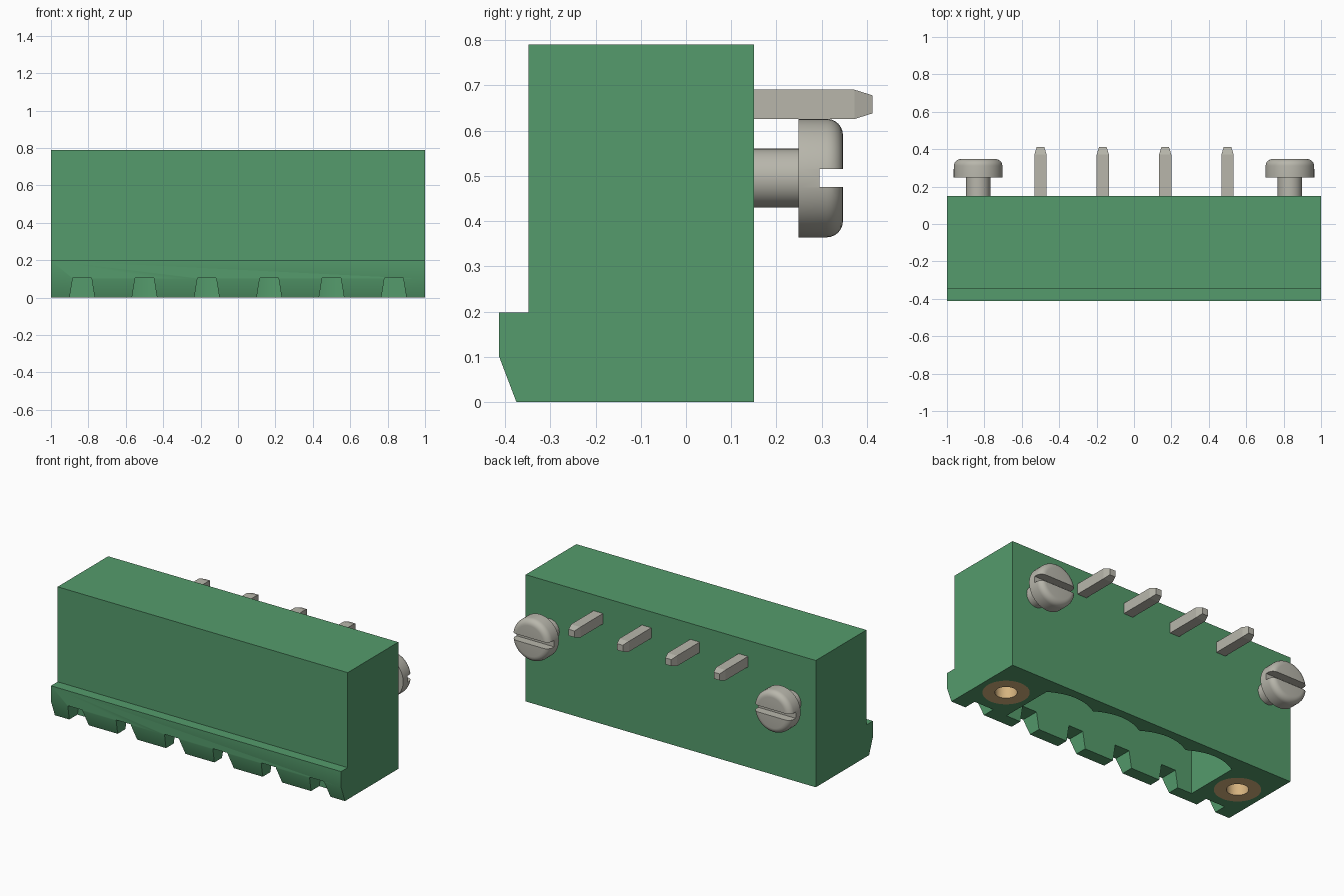
import bpy
import bmesh
from math import cos, sin, pi, radians
from mathutils import Matrix

cube = bpy.data.objects.get("Cube")
if cube:
    bpy.data.objects.remove(cube, do_unlink=True)


def material(name, rgb):
    mat = bpy.data.materials.new(name)
    mat.use_nodes = True
    mat.diffuse_color = (*rgb, 1)
    node = next(n for n in mat.node_tree.nodes if n.type == 'BSDF_PRINCIPLED')
    node.inputs["Base Color"].default_value = (*rgb, 1)
    return mat


GREEN = material("green plastic", (0.09, 0.33, 0.15))
TIN = material("tin metal", (0.48, 0.47, 0.41))
BRASS = material("brass", (0.67, 0.45, 0.21))


def finish(name, bm, mat, loc=(0, 0, 0), tilt=0):
    """Turn a bmesh into an object, tilted about x and then placed."""
    bmesh.ops.recalc_face_normals(bm, faces=bm.faces[:])
    bm.transform(Matrix.Translation(loc) @ Matrix.Rotation(radians(tilt), 4, 'X'))
    mesh = bpy.data.meshes.new(name)
    bm.to_mesh(mesh)
    bm.free()
    mesh.materials.append(mat)
    obj = bpy.data.objects.new(name, mesh)
    bpy.context.collection.objects.link(obj)
    return obj


def prism(name, outline, axis, lo, hi, mat):
    """Extrude a 2D outline along one axis."""
    bm = bmesh.new()

    def ring(depth):
        return [bm.verts.new((*p[:axis], depth, *p[axis:])) for p in outline]

    a, b = ring(lo), ring(hi)
    bm.faces.new(a)
    bm.faces.new(b)
    for i in range(len(a)):
        j = (i + 1) % len(a)
        bm.faces.new((a[i], a[j], b[j], b[i]))
    return finish(name, bm, mat)


def lathe(name, profile, mat, loc, tilt=0):
    """Spin a (radius, height) profile about z."""
    bm = bmesh.new()
    verts = [bm.verts.new((r, 0, h)) for r, h in profile]
    edges = [bm.edges.new(pair) for pair in zip(verts, verts[1:])]
    bmesh.ops.spin(bm, geom=verts + edges, cent=(0, 0, 0), axis=(0, 0, 1),
                   angle=2 * pi, steps=40)
    bmesh.ops.remove_doubles(bm, verts=bm.verts[:], dist=0.0002)
    return finish(name, bm, mat, loc, tilt)


def bar(name, length, loc, tilt):
    """Square contact bar with a tapered tip."""
    bm = bmesh.new()
    rings = []
    for half, h in ((0.0325, 0), (0.0325, length - 0.04), (0.02, length)):
        rings.append([bm.verts.new((x * half, y * half, h))
                      for x, y in ((-1, -1), (1, -1), (1, 1), (-1, 1))])
    bm.faces.new(rings[0])
    bm.faces.new(rings[-1])
    for a, b in zip(rings, rings[1:]):
        for i in range(4):
            j = (i + 1) % 4
            bm.faces.new((a[i], a[j], b[j], b[i]))
    return finish(name, bm, TIN, loc, tilt)


def cut(target, cutter):
    mod = target.modifiers.new("cut", 'BOOLEAN')
    mod.operation = 'DIFFERENCE'
    mod.solver = 'EXACT'
    mod.object = cutter
    bpy.context.view_layer.objects.active = target
    bpy.ops.object.modifier_apply(modifier=mod.name)
    bpy.data.objects.remove(cutter, do_unlink=True)


def smooth(obj):
    bpy.ops.object.select_all(action='DESELECT')
    obj.select_set(True)
    bpy.context.view_layer.objects.active = obj
    bpy.ops.object.shade_smooth_by_angle(angle=radians(35))


PITCH = 1 / 3
pin_xs = [(i - 1.5) * PITCH for i in range(4)]
screw_xs = [-2.5 * PITCH, 2.5 * PITCH]

# Housing with a chamfered lip along the front
housing = prism("housing", [(0.15, 0), (0.15, 0.79), (-0.348, 0.79), (-0.348, 0.198),
                            (-0.413, 0.198), (-0.413, 0.1), (-0.375, 0)], 0, -1, 1, GREEN)

# Socket opening underneath, scalloped along its rear wall
outline = [(-2 * PITCH, -0.3), (2 * PITCH, -0.3)]
for x in reversed(pin_xs):
    for k in range(10):
        u = 1 - k / 5
        outline.append((x + u * PITCH / 2, 0.045 + 0.05 * (1 - u * u)))
outline.append((-2 * PITCH, 0.045))
cut(housing, prism("socket_cutter", outline, 2, -0.1, 0.55, GREEN))

# Tapered coding notches through the front wall
for x in pin_xs + screw_xs:
    cut(housing, prism("notch_cutter", [(x - 0.075, -0.05), (x + 0.075, -0.05),
                                        (x + 0.05, 0.105), (x - 0.05, 0.105)],
                       1, -0.5, -0.295, GREEN))

# Threaded inserts set flush in the underside
for x in screw_xs:
    spot = (x, -0.105, 0)
    cut(housing, lathe("insert_cutter", [(0, -0.1), (0.131, -0.1), (0.131, 0.35), (0, 0.35)],
                       GREEN, spot))
    smooth(lathe("threaded_insert", [(0, 0.35), (0.131, 0.35), (0.131, 0), (0.062, 0),
                                     (0.062, 0.32), (0, 0.32)], BRASS, spot))
smooth(housing)

# Slotted screws on the back
rim = [(0.095 + 0.036 * cos(t * pi / 12), 0.162 + 0.036 * sin(t * pi / 12)) for t in range(7)]
for x in screw_xs:
    screw = lathe("screw", [(0, 0), (0.065, 0), (0.065, 0.1), (0.131, 0.1)] + rim + [(0, 0.198)],
                  TIN, (x, 0.149, 0.495), -90)
    slot = [(x - 0.2, 0.475), (x + 0.2, 0.475), (x + 0.2, 0.515), (x - 0.2, 0.515)]
    cut(screw, prism("slot_cutter", slot, 1, 0.295, 0.4, TIN))
    smooth(screw)

# Angled contacts: solder tails at the back, blades inside the socket
for x in pin_xs:
    bar("solder_pin", 0.29, (x, 0.122, 0.658), -90)
    bar("socket_pin", 0.43, (x, -0.105, 0.6), 180)
